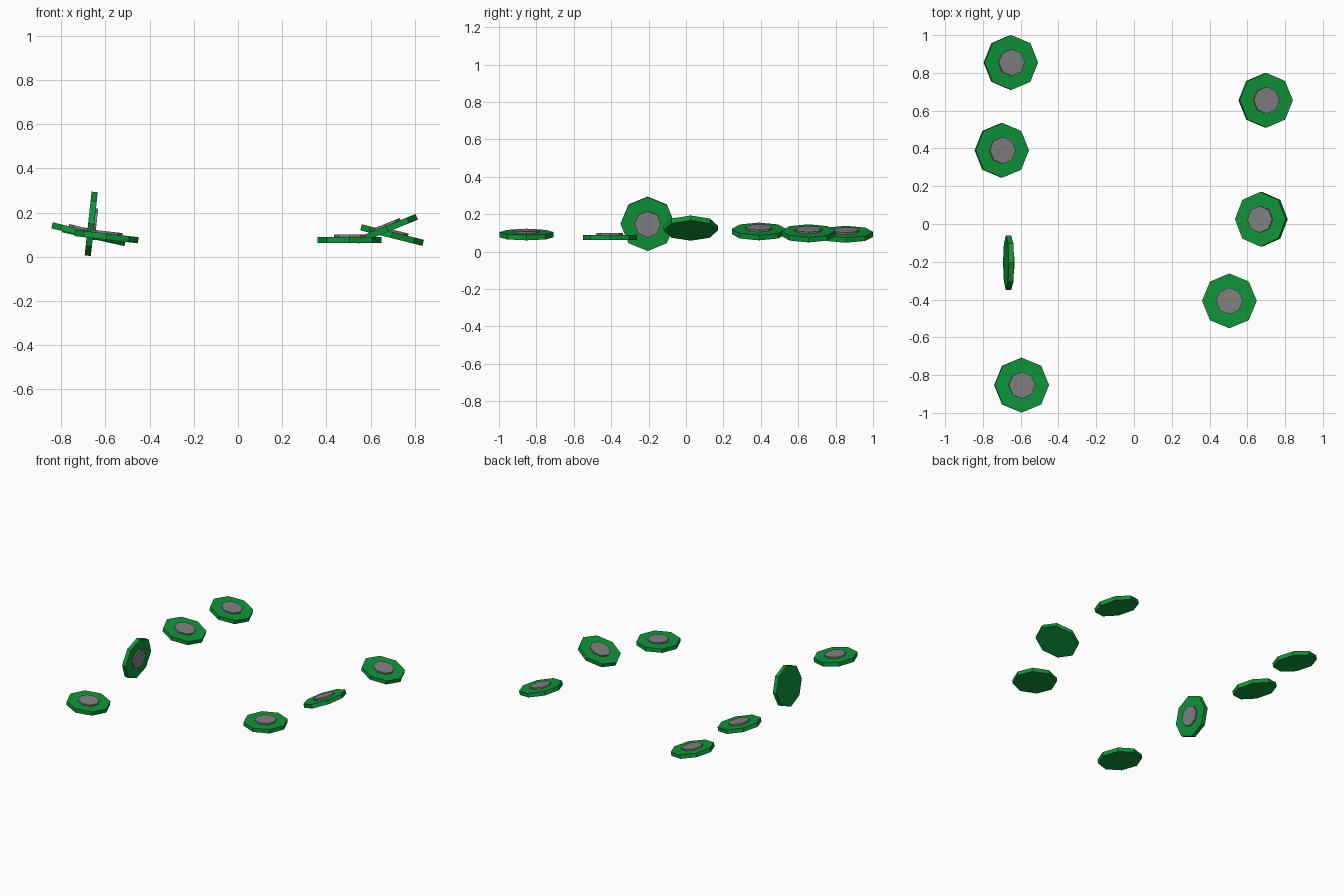
import bpy, math
from mathutils import Matrix, Vector

if "Cube" in bpy.data.objects:
    bpy.data.objects.remove(bpy.data.objects["Cube"])


def material(name, rgb):
    m = bpy.data.materials.new(name)
    m.diffuse_color = (*rgb, 1.0)
    m.use_nodes = True
    m.node_tree.nodes["Principled BSDF"].inputs["Base Color"].default_value = m.diffuse_color
    return m


GREEN = material("leaf green", (0.005, 0.30, 0.042))
GREY = material("mid grey", (0.22, 0.22, 0.22))

PLATE_R, PLATE_T = 0.145, 0.028
CAP_R, CAP_T = 0.071, 0.010


def octagon(name, radius, depth, offset, matrix, mat):
    """Flat eight-sided disc, shifted along its own axis, points on the local axes."""
    bpy.ops.mesh.primitive_cylinder_add(vertices=8, radius=radius, depth=depth)
    ob = bpy.context.object
    ob.name = name
    ob.matrix_world = matrix @ Matrix.Translation((0, 0, offset))
    ob.data.materials.append(mat)


# Scattered pads: centre position and tilt about the y axis in degrees
pads = [
    ((-0.652, 0.855, 0.093), 12.5),
    ((-0.700, 0.390, 0.108), 13.5),
    ((-0.664, -0.205, 0.149), 96.2),   # standing on edge
    ((-0.595, -0.853, 0.091), 6.5),
    ((0.697, 0.655, 0.098), 14.0),
    ((0.674, 0.025, 0.126), -22.0),
    ((0.505, -0.407, 0.076), 0.0),     # lying flat
]

for i, (pos, tilt) in enumerate(pads, 1):
    frame = Matrix.Translation(Vector(pos)) @ Matrix.Rotation(math.radians(tilt), 4, 'Y')
    # green plate
    octagon(f"plate_{i}", PLATE_R, PLATE_T, 0, frame, GREEN)
    # raised grey centre
    octagon(f"centre_cap_{i}", CAP_R, CAP_T + 0.004, PLATE_T / 2 + CAP_T / 2 - 0.002, frame, GREY)
